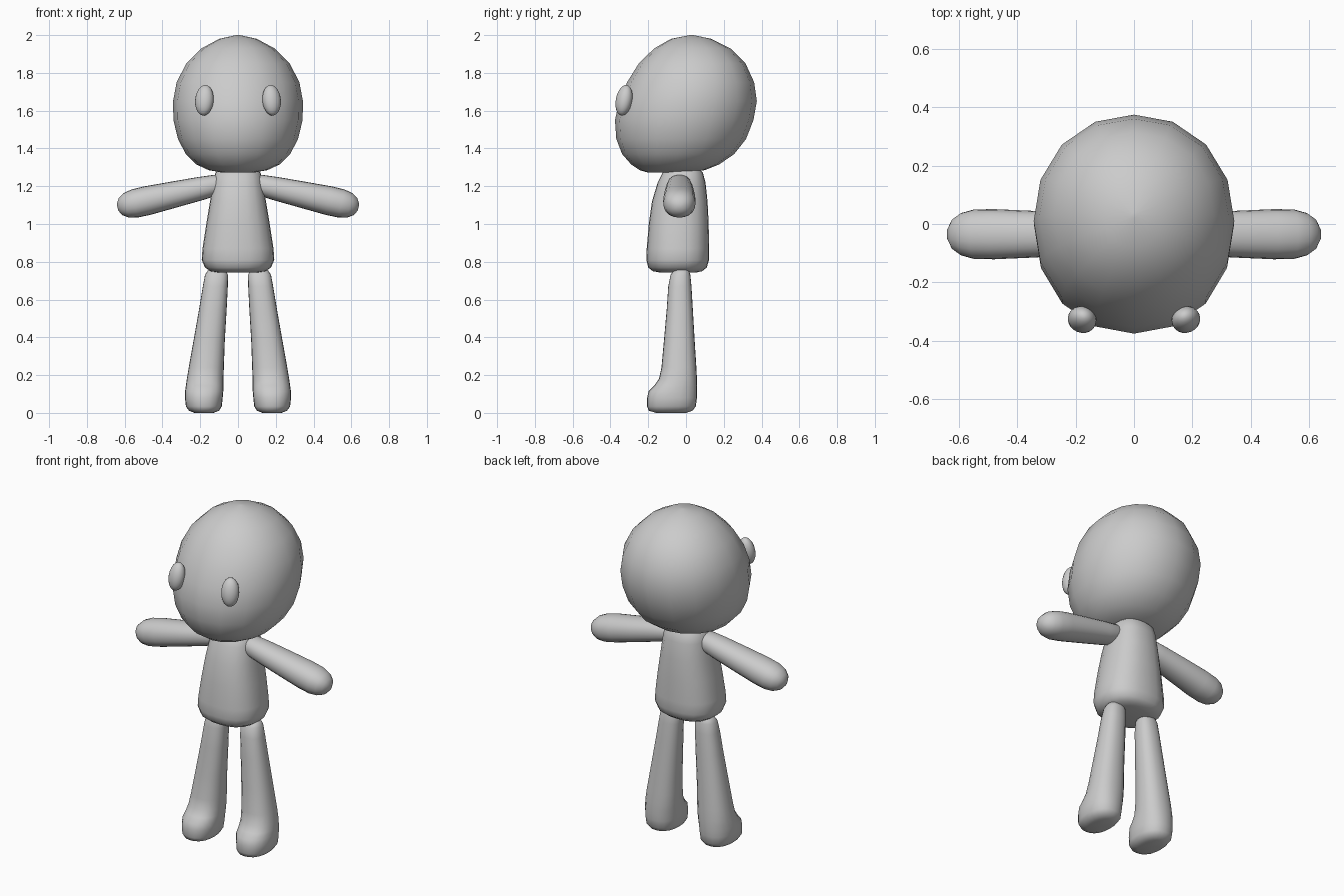
import bpy, bmesh, math
from mathutils import Vector, Matrix


def finish(name, bm, mirror=False):
    bmesh.ops.recalc_face_normals(bm, faces=bm.faces)
    mesh = bpy.data.meshes.new(name)
    bm.to_mesh(mesh)
    bm.free()
    for p in mesh.polygons:
        p.use_smooth = True
    ob = bpy.data.objects.new(name, mesh)
    bpy.context.collection.objects.link(ob)
    if mirror:
        ob.modifiers.new("Mirror", 'MIRROR')
    return ob


def loft(name, rings, sides=20, power=2.0, matrix=None, mirror=False):
    """Rings are (height, centre x, half width, front y, back y)."""
    bm = bmesh.new()
    loops = []
    for z, cx, rx, y0, y1 in rings:
        loop = []
        for i in range(sides):
            a = 2 * math.pi * i / sides
            c, s = math.cos(a), math.sin(a)
            k = (abs(c) ** power + abs(s) ** power) ** (-1 / power)
            loop.append(bm.verts.new((cx + rx * c * k,
                                      (y0 + y1) / 2 + (y1 - y0) / 2 * s * k, z)))
        loops.append(loop)
    for a, b in zip(loops, loops[1:]):
        for i in range(sides):
            j = (i + 1) % sides
            bm.faces.new((a[i], a[j], b[j], b[i]))
    bm.faces.new(loops[0])
    bm.faces.new(loops[-1])
    # pointed caps keep the smooth shading even
    bmesh.ops.poke(bm, faces=[f for f in bm.faces if len(f.verts) > 4])
    if matrix:
        bm.transform(matrix)
    return finish(name, bm, mirror)


# Large head, leaning back at the top
loft("head", [
    (1.272, 0, 0.08, -0.20, 0.00), (1.285, 0, 0.155, -0.245, 0.10),
    (1.315, 0, 0.22, -0.29, 0.175), (1.37, 0, 0.276, -0.338, 0.255),
    (1.45, 0, 0.318, -0.369, 0.318), (1.55, 0, 0.342, -0.376, 0.357),
    (1.65, 0, 0.344, -0.354, 0.375), (1.75, 0, 0.325, -0.312, 0.361),
    (1.85, 0, 0.274, -0.25, 0.315), (1.93, 0, 0.193, -0.168, 0.235),
    (1.98, 0, 0.10, -0.08, 0.135), (2.0, 0, 0.01, 0.02, 0.04)],
    sides=16, power=2.1)

# Oval eyes, turned outward and tilted with the face
bm = bmesh.new()
bmesh.ops.create_uvsphere(bm, u_segments=20, v_segments=12, radius=1)
bm.transform(Matrix.Translation((0.178, -0.328, 1.655))
             @ Matrix.Rotation(0.4, 4, 'Z') @ Matrix.Rotation(-0.2, 4, 'X')
             @ Matrix.Diagonal((0.05, 0.043, 0.082, 1)))
finish("eyes", bm, mirror=True)

# Torso, wider at the hips
loft("body", [
    (0.742, 0, 0.10, -0.13, 0.05), (0.75, 0, 0.145, -0.175, 0.085),
    (0.77, 0, 0.175, -0.20, 0.11), (0.81, 0, 0.192, -0.21, 0.122),
    (0.87, 0, 0.188, -0.208, 0.122), (1.0, 0, 0.168, -0.197, 0.12),
    (1.12, 0, 0.148, -0.18, 0.114), (1.22, 0, 0.132, -0.15, 0.103),
    (1.27, 0, 0.12, -0.125, 0.09), (1.30, 0, 0.09, -0.09, 0.065),
    (1.31, 0, 0.04, -0.05, 0.03)], power=2.5)

# Arms, lofted along their sloping axis
start, tip = Vector((0.07, -0.035, 1.217)), Vector((0.638, -0.035, 1.088))
length = (tip - start).length
axis = (tip - start).to_track_quat('Z', 'Y').to_matrix()
z_axis = (tip - start).normalized()
y_axis = Vector((0, 1, 0))
x_axis = y_axis.cross(z_axis)
frame = Matrix((x_axis, y_axis, z_axis)).transposed().to_4x4()
arm = [(0.0, 0.025, 0.03), (0.015, 0.045, 0.052), (0.05, 0.055, 0.064),
       (0.13, 0.062, 0.071), (0.28, 0.07, 0.08), (0.42, 0.077, 0.086),
       (0.49, 0.076, 0.085), (0.535, 0.066, 0.073), (0.565, 0.047, 0.052),
       (length, 0.018, 0.02)]
loft("arms", [(d, 0, rx, -ry, ry) for d, rx, ry in arm], power=2.2,
     matrix=Matrix.Translation(start) @ frame, mirror=True)

# Legs flaring down into forward-pointing feet
loft("legs", [
    (0.0, 0.18, 0.05, -0.16, 0.0), (0.012, 0.18, 0.08, -0.197, 0.035),
    (0.035, 0.181, 0.095, -0.207, 0.052), (0.08, 0.181, 0.1, -0.206, 0.058),
    (0.115, 0.179, 0.101, -0.198, 0.059), (0.145, 0.177, 0.099, -0.168, 0.059),
    (0.18, 0.174, 0.097, -0.143, 0.058), (0.24, 0.168, 0.093, -0.13, 0.055),
    (0.38, 0.153, 0.083, -0.117, 0.046), (0.55, 0.133, 0.073, -0.102, 0.036),
    (0.67, 0.12, 0.066, -0.094, 0.029), (0.73, 0.114, 0.061, -0.082, 0.023),
    (0.755, 0.112, 0.047, -0.065, 0.015), (0.767, 0.112, 0.02, -0.04, 0.0)],
    power=2.4, mirror=True)
